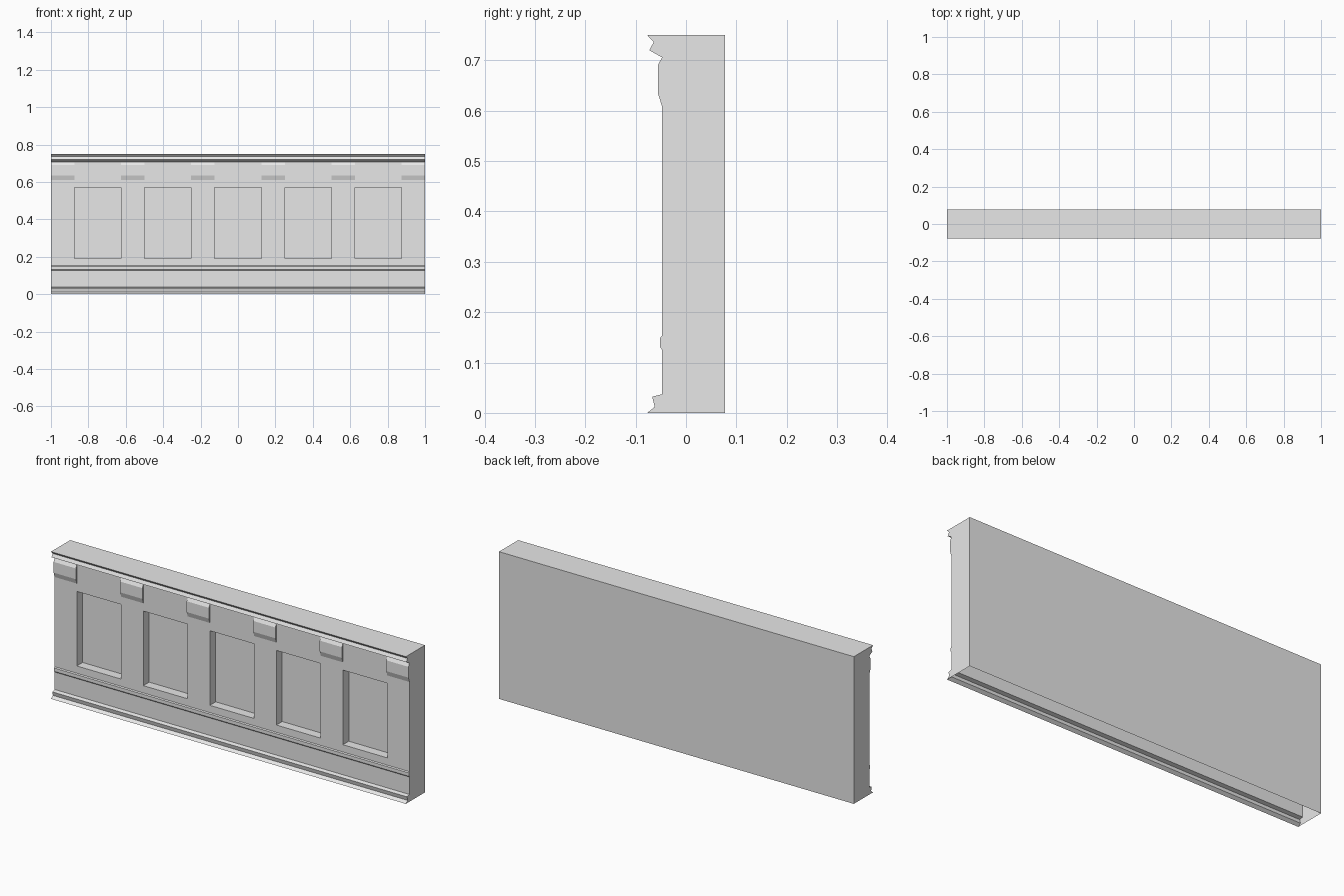
import bpy, bmesh
from mathutils import Vector

cube = bpy.data.objects.get("Cube")
if cube:
    bpy.data.objects.remove(cube)

HALF, FRONT, BACK, TOP = 1.0, -0.048, 0.077, 0.75
PITCH, PANEL_W, RECESS = 0.375, 0.25, 0.047

stone = bpy.data.materials.new("pale_grey_stone")
stone.use_nodes = True
colour = (0.8, 0.8, 0.8, 1)
stone.diffuse_color = colour
stone.node_tree.nodes["Principled BSDF"].inputs["Base Color"].default_value = colour


def finish(bm, name):
    mesh = bpy.data.meshes.new(name)
    bm.to_mesh(mesh)
    bm.free()
    mesh.materials.append(stone)
    obj = bpy.data.objects.new(name, mesh)
    bpy.context.collection.objects.link(obj)
    return obj


def extrude_profile(profile, x0, x1, open_edges=()):
    """Sweep a closed (y, z) profile along x, leaving the listed edges open."""
    bm = bmesh.new()
    a = [bm.verts.new((x0, y, z)) for y, z in profile]
    b = [bm.verts.new((x1, y, z)) for y, z in profile]
    n = len(profile)
    for i in range(n):
        if i not in open_edges:
            j = (i + 1) % n
            bm.faces.new((a[i], b[i], b[j], a[j]))
    bm.faces.new(a)
    bm.faces.new(b[::-1])
    return bm


# Wall shell with base moulding, dado rail and cornice; underside is open
profile = [
    (-0.077, 0), (-0.062, 0.012), (-0.067, 0.032), (FRONT, 0.037),
    (FRONT, 0.126), (-0.052, 0.131), (-0.052, 0.148), (FRONT, 0.153),
    (FRONT, 0.706), (-0.073, 0.72), (-0.064, 0.736), (-0.077, TOP),
    (BACK, TOP), (BACK, 0),
]
wall = extrude_profile(profile, -HALF, HALF, open_edges=[len(profile) - 1])


def is_wall_front(f):
    return f.normal.y < -0.99 and 0.153 < f.calc_center_median().z < 0.706


def cut(point, normal):
    wall.normal_update()
    faces = [f for f in wall.faces if is_wall_front(f)]
    geom = faces + list({e for f in faces for e in f.edges}) + list({v for f in faces for v in f.verts})
    bmesh.ops.bisect_plane(wall, geom=geom, plane_co=point, plane_no=normal)


# Five recessed panels
for z in (0.19, 0.57):
    cut((0, 0, z), (0, 0, 1))
centres = [i * PITCH for i in range(-2, 3)]
for c in centres:
    for side in (-1, 1):
        cut((c + side * PANEL_W / 2, 0, 0), (1, 0, 0))
wall.normal_update()
panels = []
for f in wall.faces:
    p = f.calc_center_median()
    if is_wall_front(f) and 0.19 < p.z < 0.57 and min(abs(p.x - c) for c in centres) < 0.01:
        panels.append(f)
for f in bmesh.ops.extrude_discrete_faces(wall, faces=panels)["faces"]:
    bmesh.ops.translate(wall, verts=f.verts, vec=Vector((0, RECESS, 0)))
finish(wall, "panelled_wall")

# Brackets between the panels, under the cornice
bracket = [(FRONT, 0.61), (-0.056, 0.635), (-0.056, 0.69), (FRONT, 0.705)]
for i in range(6):
    mid = (i - 2.5) * PITCH
    x0, x1 = max(mid - 0.0625, -HALF), min(mid + 0.0625, HALF)
    finish(extrude_profile(bracket, x0, x1, open_edges=[3]), f"bracket_{i + 1}")
